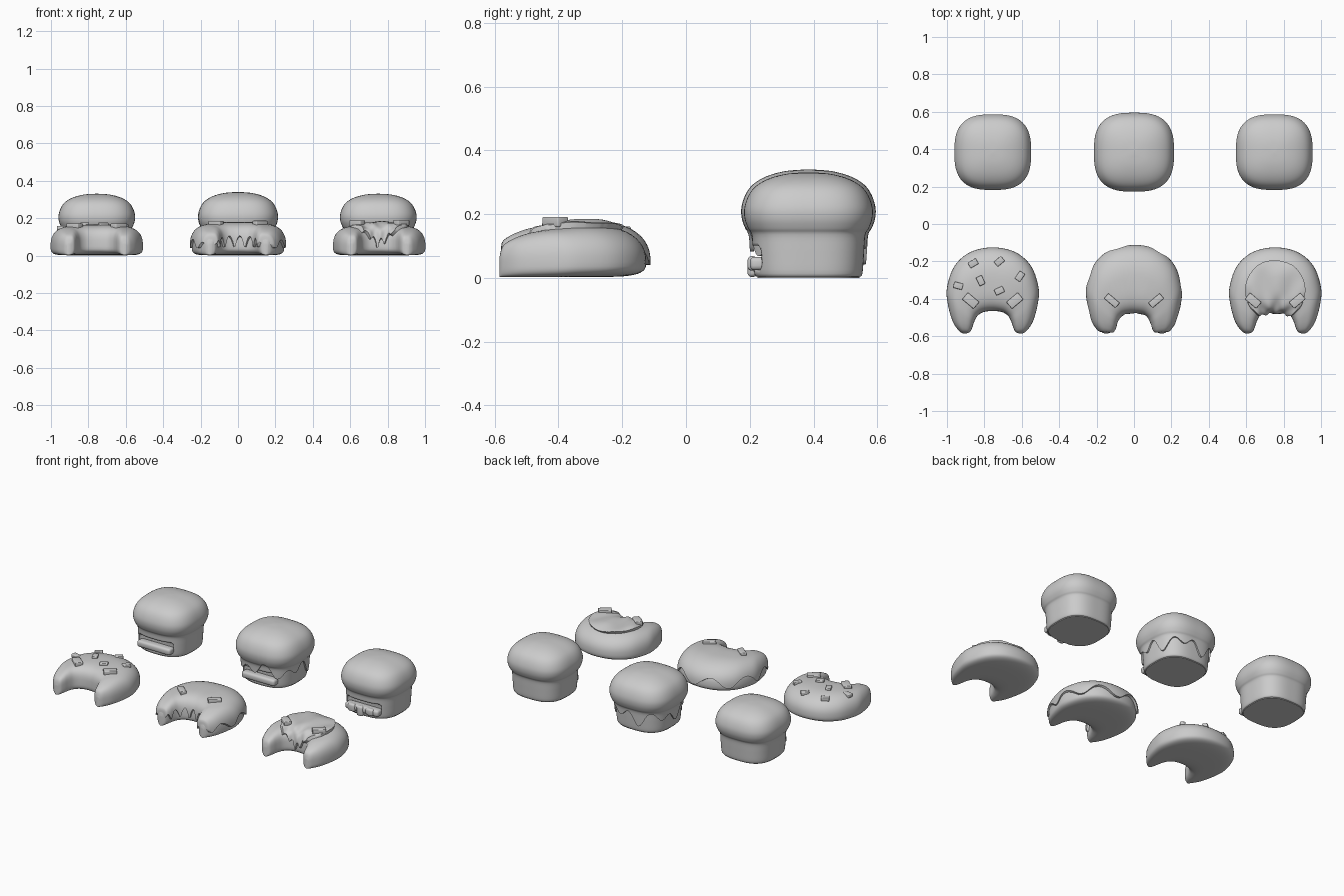
import bpy, bmesh, math
from mathutils import Vector, Matrix
from mathutils.bvhtree import BVHTree

if "Cube" in bpy.data.objects:
    bpy.data.objects.remove(bpy.data.objects["Cube"])

pi = math.pi


def finish(bm, name):
    bmesh.ops.recalc_face_normals(bm, faces=bm.faces)
    me = bpy.data.meshes.new(name)
    bm.to_mesh(me)
    bm.free()
    me.polygons.foreach_set("use_smooth", [True] * len(me.polygons))
    me.set_sharp_from_angle(angle=math.radians(50))
    ob = bpy.data.objects.new(name, me)
    bpy.context.collection.objects.link(ob)
    return ob


def skin(name, rows, loop=True, caps=True):
    """Quads between successive rows of points; returns object and ray tree."""
    bm = bmesh.new()
    vs = [[bm.verts.new(p) for p in r] for r in rows]
    n = len(rows[0])
    for a, b in zip(vs, vs[1:]):
        for j in range(n if loop else n - 1):
            k = (j + 1) % n
            bm.faces.new((a[j], a[k], b[k], b[j]))
    if caps:
        bm.faces.new(vs[0])
        bm.faces.new(vs[-1])
    tree = BVHTree.FromBMesh(bm)
    return finish(bm, name), tree


def sample(pts, k):
    """Catmull-Rom through a list of tuples."""
    k = min(max(k, 0), len(pts) - 1)
    i = min(int(k), len(pts) - 2)
    t = k - i
    q = [pts[min(max(i + d, 0), len(pts) - 1)] for d in (-1, 0, 1, 2)]
    return [0.5 * (2 * b + (c - a) * t + (2 * a - 5 * b + 4 * c - d) * t * t
                   + (3 * b - a - 3 * c + d) * t ** 3) for a, b, c, d in zip(*q)]


def spow(v, e):
    return math.copysign(abs(v) ** e, v)


def box(name, dims, matrix, bevel):
    bm = bmesh.new()
    bmesh.ops.create_cube(bm, size=1, matrix=Matrix.Diagonal((*dims, 1)))
    bmesh.ops.bevel(bm, geom=bm.edges[:], offset=bevel, segments=3, profile=0.5, affect='EDGES')
    bm.transform(matrix)
    return finish(bm, name)


# ---------- Crescent pastries ----------
# outer x, outer y, inner x, inner y, height (centre to tip)
HALF = [(0, -.125, 0, -.465, .165), (.12, -.15, .03, -.467, .165), (.205, -.225, .06, -.475, .16),
        (.245, -.34, .085, -.495, .15), (.24, -.43, .1, -.525, .14), (.215, -.52, .11, -.555, .122),
        (.182, -.57, .122, -.577, .1), (.16, -.585, .14, -.585, .065)]
FULL = [(-a, b, -c, d, h) for a, b, c, d, h in HALF[:0:-1]] + HALF


def pastry(s, th, off=0):
    """Point on the pastry: s along the crescent (-7..7), th around the section."""
    ox, oy, ix, iy, h = sample(FULL, s + 7)
    o, i = Vector((ox, oy, 0)), Vector((ix, iy, 0))
    mid, half = (o + i) / 2, (o - i) / 2
    d = half.normalized()
    c, sn = math.cos(th), math.sin(th)
    cc = spow(c, .55 if (sn < 0 or c > 0) else .9)
    p = mid - d * cc * (half.length + off)
    if sn >= 0:
        z = .05 + (h - .05 + off) * sn ** (.6 if c > 0 else .85)
    else:
        z = .05 - .047 * (-sn) ** .6
    return p + Vector((0, 0, z))


def span(a, b, n):
    return [a + (b - a) * i / (n - 1) for i in range(n)]


def shell(name, x, smax, lo, hi, off, lump=0):
    """Topping laid over the pastry between section angles lo(s) and hi(s)."""
    rows = []
    for s in span(-smax, smax, 90):
        ths = span(lo(s), hi(s), 26)
        edge = min(1, (smax - abs(s)) * 5)
        row = [pastry(s, ths[0], -.006)]
        for th in ths:
            bump = lump * math.sin(3 * s + 1) * math.sin(5 * th)
            row.append(pastry(s, th, -.006 + (off + .006 + bump) * edge))
        row.append(pastry(s, ths[-1], -.006))
        rows.append([p + Vector((x, 0, 0)) for p in row])
    return skin(name, rows, loop=False, caps=False)


def chip(name, tree, x, y, dims, yaw):
    hit, nor, _, _ = tree.ray_cast(Vector((x, y, 1)), Vector((0, 0, -1)))
    if hit is None:
        return
    nor = nor if nor.z > 0 else -nor
    rot = Vector((0, 0, 1)).rotation_difference(nor).to_matrix().to_4x4()
    m = Matrix.Translation(hit + nor * dims[2] * .2) @ rot @ Matrix.Rotation(math.radians(yaw), 4, 'Z')
    box(name, dims, m, .005)


trees = {}
for x, kind in ((-.755, "chip"), (0, "glazed"), (.755, "cream")):
    rows = [[pastry(s, th) + Vector((x, 0, 0)) for th in span(-pi / 2, 3 * pi / 2, 49)[:-1]]
            for s in span(-7, 7, 71)]
    trees[kind] = skin(kind + "_pastry", rows)[1]

# Glaze with wavy drips over the middle pastry
trees["glazed"] = shell("pastry_glaze", 0, 6.4,
                        lambda s: .12 + .14 * math.sin(3.1 * s + .5),
                        lambda s: pi - .13 + .2 * math.sin(3.4 * s + .8), .014)[1]


# Cream pool on the right pastry, running down the notch
def pool_edge(s):
    inside = [th for th in span(pi * .3, pi, 200)
              if (pastry(s, th).xy - Vector((0, -.36))).length < .16]
    return max(inside, default=pi * .35)


trees["cream"] = shell("pastry_cream", .755, 3.1,
                       lambda s: .05 + .07 * s * s + .1 * math.sin(4.5 * s),
                       pool_edge, .015, .005)[1]

# Two large chips on each pastry, small ones scattered on the left pastry
for x, kind, w in ((-.755, "chip", .048), (0, "glazed", .036), (.755, "cream", .044)):
    for side in (-1, 1):
        chip(kind + "_large_chip", trees[kind], x + side * .118, -.41, (.08, w, .032), side * 50)
for x, y, yaw in ((-.86, -.21, 60), (-.72, -.2, 50), (-.61, -.28, 35),
                  (-.94, -.33, 105), (-.82, -.303, -25), (-.72, -.357, 65)):
    chip("small_chip", trees["chip"], x, y, (.05, .034, .024), yaw)

# ---------- Domed loaves ----------
# z and half width
PROFILE = [(.004, .163), (.014, .172), (.08, .177), (.135, .181), (.155, .192), (.185, .203),
           (.22, .204), (.26, .19), (.29, .165), (.313, .122), (.327, .065), (.331, .004)]
YC = .384


def loaf_ring(x, ks, off=0, n=96):
    ring = []
    for j in range(n):
        a = 2 * pi * j / n
        k = ks(a)
        z, r = sample(PROFILE, k)
        f = 1 / (abs(math.cos(a)) ** 2.8 + abs(math.sin(a)) ** 2.8) ** (1 / 2.8)
        lift = off * max(0, (k - 4) / 7)
        ring.append(Vector((x + (r + off) * f * math.cos(a),
                            YC + (r * .985 + off) * f * math.sin(a), z + lift)))
    return ring


def k_at(z):
    for i in range(len(PROFILE) - 1):
        if z <= PROFILE[i + 1][0]:
            return i + (z - PROFILE[i][0]) / (PROFILE[i + 1][0] - PROFILE[i][0])
    return len(PROFILE) - 1


for x, kind in ((-.755, "plain"), (0, "glazed"), (.75, "cream")):
    flat = [Vector((p.x, p.y, 0)) for p in loaf_ring(x, lambda a: 0)]
    rows = [flat] + [loaf_ring(x, lambda a, k=k: k) for k in span(0, 11, 45)]
    loaf, _ = skin(kind + "_loaf", rows)
    # Slot cut in the front face
    cutter = box("slot_cutter", (.25, .1, .075), Matrix.Translation((x, .2, .064)), .02)
    cutter.hide_render = True
    mod = loaf.modifiers.new("slot", 'BOOLEAN')
    mod.operation, mod.object, mod.solver = 'DIFFERENCE', cutter, 'EXACT'
    bpy.context.view_layer.objects.active = loaf
    bpy.ops.object.modifier_apply(modifier=mod.name)
    bpy.data.objects.remove(cutter)
    # Filling lying in the slot
    box(kind + "_filling", (.24, .055, .042), Matrix.Translation((x, .228, .045)), .014)

# Filling drips on the right loaf
for dx, w, h in ((-.07, .05, .05), (-.01, .045, .065), (.06, .055, .045)):
    box("filling_drip", (w, .03, h), Matrix.Translation((.75 + dx, .208, .068 - h / 2)), .012)


# Glaze with drips over the middle loaf
def drip(a):
    return .095 + .028 * math.sin(9 * a + .6) + .022 * math.sin(5 * a + 2) + .016 * max(0, -math.sin(a))


glaze = [loaf_ring(0, lambda a: k_at(drip(a)), -.004, 160)]
glaze += [loaf_ring(0, lambda a, t=t: k_at(drip(a)) * (1 - t) + 11 * t, .009, 160)
          for t in span(0, 1, 36)]
bm_obj, _ = skin("loaf_glaze", glaze, caps=False)
bm = bmesh.new()
bm.from_mesh(bm_obj.data)
bmesh.ops.holes_fill(bm, edges=[e for e in bm.edges if e.is_boundary and e.verts[0].co.z > .3], sides=0)
bm.to_mesh(bm_obj.data)
bm.free()
